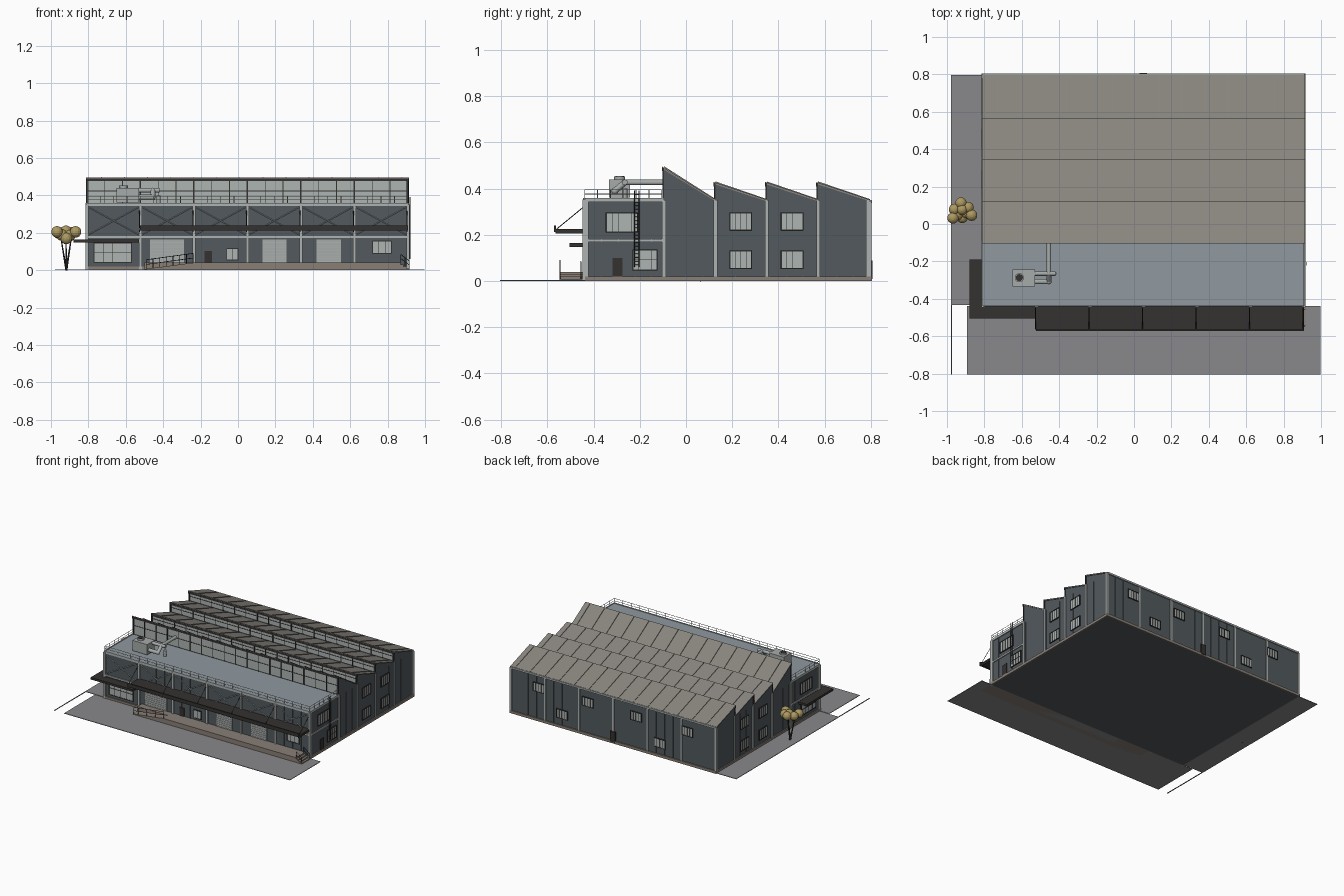
import bpy, bmesh, math
from mathutils import Vector, Matrix

if "Cube" in bpy.data.objects:
    bpy.data.objects.remove(bpy.data.objects["Cube"])

COL = dict(wall=(.085, .1, .112), trim=(.42, .45, .44), glass=(.42, .46, .45), roof=(.25, .235, .21),
           flat=(.28, .32, .35), dark=(.035, .032, .03), base=(.25, .21, .18), paving=(.25, .25, .26),
           leaf=(.42, .32, .12), metal=(.38, .41, .4))
MATS = {}
for k, c in COL.items():
    MATS[k] = bpy.data.materials.new(k)
    MATS[k].diffuse_color = (*c, 1)


class Part:
    """Collects primitives into one named object."""
    def __init__(self, name, mat):
        self.name, self.mat, self.bm = name, mat, bmesh.new()

    def box(self, x0, x1, y0, y1, z0, z1):
        m = Matrix.Translation(((x0 + x1) / 2, (y0 + y1) / 2, (z0 + z1) / 2)) @ \
            Matrix.Diagonal((abs(x1 - x0), abs(y1 - y0), abs(z1 - z0), 1))
        bmesh.ops.create_cube(self.bm, size=1, matrix=m)

    def rod(self, a, b, r, n=4, r2=None):
        a, b = Vector(a), Vector(b)
        m = Matrix.Translation((a + b) / 2) @ (b - a).to_track_quat('Z', 'Y').to_matrix().to_4x4()
        bmesh.ops.create_cone(self.bm, cap_ends=True, segments=n, radius1=r, radius2=r if r2 is None else r2,
                              depth=(b - a).length, matrix=m)

    def ball(self, p, r):
        bmesh.ops.create_uvsphere(self.bm, u_segments=14, v_segments=9, radius=r, matrix=Matrix.Translation(p))

    def prism(self, pts, lo, hi, axis='x'):
        # extrudes a profile: (y,z) along x, or (x,z) along y
        f = (lambda p, t: (t, p[0], p[1])) if axis == 'x' else (lambda p, t: (p[0], t, p[1]))
        va, vb = ([self.bm.verts.new(f(p, t)) for p in pts] for t in (lo, hi))
        self.bm.faces.new(va)
        self.bm.faces.new(vb[::-1])
        for i in range(len(pts)):
            j = (i + 1) % len(pts)
            self.bm.faces.new((va[j], va[i], vb[i], vb[j]))

    def done(self, smooth=False):
        bmesh.ops.recalc_face_normals(self.bm, faces=self.bm.faces)
        me = bpy.data.meshes.new(self.name)
        self.bm.to_mesh(me)
        self.bm.free()
        me.materials.append(MATS[self.mat])
        ob = bpy.data.objects.new(self.name, me)
        bpy.context.collection.objects.link(ob)
        if smooth:
            bpy.context.view_layer.objects.active = ob
            ob.select_set(True)
            bpy.ops.object.shade_smooth_by_angle()
            ob.select_set(False)


X0, X1, Y0, Y1, YM, H = -.808, .908, -.438, .796, -.095, .352
WALLS = {'front': ('y', Y0, -1), 'back': ('y', Y1, 1), 'right': ('x', X1, 1), 'left': ('x', X0, -1)}


def on_wall(part, wall, u0, u1, z0, z1, d):
    # box lying on a wall, standing out by d
    ax, p, s = WALLS[wall]
    q = p + s * d
    if ax == 'y':
        part.box(u0, u1, min(p, q), max(p, q), z0, z1)
    else:
        part.box(min(p, q), max(p, q), u0, u1, z0, z1)


# walls: one saw-tooth profile
teeth = [(-.095, .128, .486), (.128, .35, .42), (.35, .572, .42), (.572, Y1, .42)]
prof = [(Y0, 0), (Y0, H), (YM, H)]
for a, b, pk in teeth:
    prof += [(a, pk), (b, .345)]
prof[2:4] = [(YM, H), (YM, .486)]
p = Part("factory_walls", 'wall')
p.prism(prof + [(Y1, 0)], X0, X1)
p.done()

# tooth roofs with standing seams
roof, seam = Part("sawtooth_roof", 'roof'), Part("roof_seams", 'roof')
for a, b, pk in teeth:
    roof.prism([(a - .008, pk), (b, .345), (b, .352), (a - .008, pk + .009)], X0 - .006, X1 + .006)
    for i in range(14):
        x = -.73 + .1233 * i
        if x < X1:
            seam.prism([(a, pk + .005), (b, .35), (b, .355), (a, pk + .011)], x - .002, x + .002)
roof.done()
seam.done()
edge = Part("roof_edge_trim", 'dark')
glass, bars = Part("clerestory_glass", 'glass'), Part("clerestory_bars", 'dark')
for a, b, pk in teeth:
    glass.box(X0 + .01, X1 - .01, a - .004, a, .36, pk - .008)
    edge.box(X0 - .006, X1 + .006, a - .009, a, pk - .01, pk + .004)
    zm = (.36 + pk) / 2
    bars.box(X0, X1, a - .006, a, zm - .002, zm + .002)
    for i in range(19):
        x = X0 + (X1 - X0) * i / 18
        w = .004 if i % 3 == 0 else .002
        bars.box(x - w, x + w, a - .007, a, .35, pk)
for o in (glass, bars, edge):
    o.done()
p = Part("rear_gutter", 'trim')
p.box(X0, X1, Y1 - .012, Y1 + .008, .338, .351)
p.done()

# flat front roof and parapet
p = Part("flat_roof", 'flat')
p.box(X0, X1, Y0, YM - .006, H, H + .004)
p.done()
p = Part("parapet", 'trim')
for w, u0, u1 in (('front', X0, X1), ('right', Y0, YM), ('left', Y0, YM)):
    on_wall(p, w, u0, u1, .342, .36, .007)
p.done()

# steel frame: columns, beams, cross braces
cols = [X0 + (X1 - X0) * i / 6 for i in range(7)]
p = Part("steel_frame", 'trim')
for i, x in enumerate(cols):
    on_wall(p, 'front', x - .008, x + .008, 0, H, .009)
    on_wall(p, 'back', x - .007, x + .007, .02, .345, .006)
    if i < 6:
        for s in (0, 1):
            za, zb = (.185, .342) if s else (.342, .185)
            p.rod((x, Y0 - .004, za), (cols[i + 1], Y0 - .004, zb), .0022)
on_wall(p, 'front', X0, X1, .172, .184, .008)
for w in ('left', 'right'):
    on_wall(p, w, Y0, YM, .17, .182, .007)
    for y in (Y0 + .008, YM, .128, .35, .572, Y1 - .008):
        on_wall(p, w, y - .008, y + .008, .02, .35, .007)
p.done()
p = Part("wall_panel_seams", 'wall')
for w, lo, hi in (('front', X0, X1), ('back', X0, X1), ('left', Y0, Y1), ('right', Y0, Y1)):
    n = int((hi - lo) / .07)
    for i in range(1, n):
        u = lo + (hi - lo) * i / n
        on_wall(p, w, u - .001, u + .001, .02, .34, .002)
p.done()
p = Part("plinth", 'base')
for w, lo, hi in (('front', X0, X1), ('back', X0, X1), ('left', Y0, Y1), ('right', Y0, Y1)):
    on_wall(p, w, lo - .008, hi + .008, 0, .02, .008)
p.done()

# windows and doors
pane, frame = Part("window_panes", 'glass'), Part("window_frames", 'dark')
shut, slat, door = Part("roller_shutters", 'metal'), Part("shutter_slats", 'trim'), Part("doors", 'dark')


def window(w, u0, u1, z0, z1, nu=4, nz=1):
    on_wall(pane, w, u0, u1, z0, z1, .004)
    for i in range(nu + 1):
        u = u0 + (u1 - u0) * i / nu
        t = .0025 if i in (0, nu) else .001
        on_wall(frame, w, u - t, u + t, z0 - .002, z1 + .002, .007)
    for i in range(nz + 1):
        z = z0 + (z1 - z0) * i / nz
        t = .0025 if i in (0, nz) else .001
        on_wall(frame, w, u0, u1, z - t, z + t, .007)


window('front', -.77, -.57, .04, .145, 4, 2)
window('front', -.06, 0, .055, .115, 2)
window('front', .72, .82, .09, .155, 3)
for u0, u1 in ((-.47, -.29), (.13, .26), (.42, .55)):
    on_wall(shut, 'front', u0, u1, .04, .165, .004)
    for i in range(9):
        on_wall(slat, 'front', u0, u1, .045 + i * .0145, .048 + i * .0145, .006)
on_wall(door, 'front', -.18, -.14, .04, .102, .006)
on_wall(door, 'right', -.318, -.275, .008, .1, .006)
on_wall(door, 'back', .03, .07, .01, .09, .012)
for w in ('left', 'right'):
    window(w, -.345, -.21, .212, .295, 5)
    window(w, *((-.23, -.125) if w == 'right' else (-.39, -.22)), .048, .135, 4, 2)
    for y in (.19, .412):
        for z in (.055, .22):
            window(w, y, y + .094, z, z + .075, 4)
for x in (.675, .265, -.14, -.57):
    window('back', x - .045, x + .045, .22, .285)
for x in (.48, -.34):
    window('back', x - .045, x + .045, .07, .135)
for o in (pane, frame, shut, slat, door):
    o.done()

# canopies and tie rods
p = Part("canopies", 'dark')
p.box(-.525, X1, -.568, Y0, .215, .225)
p.box(-.525, X1, -.572, -.562, .213, .24)
p.box(-.88, -.53, -.505, Y0, .148, .164)
p.box(-.88, X0, Y0, -.19, .148, .164)
p.done()
p = Part("canopy_tie_rods", 'dark')
for x in cols[1:]:
    p.rod((x - .005, -.56, .225), (x - .005, Y0, .325), .002)
    p.box(x - .008, x - .002, -.565, Y0, .205, .217)
p.done()

# loading dock, ramp and steps
p = Part("loading_dock", 'base')
p.box(-.24, .87, -.548, Y0, 0, .04)
p.box(-.5, -.24, -.49, Y0, 0, .04)
p.prism([(-.5, 0), (-.24, 0), (-.24, .04), (-.5, .006)], -.548, -.49, 'y')
for i in range(3):
    p.box(.87 + i * .016, .886 + i * .016, -.548, Y0 - .01, 0, .03 - .01 * i)
p.done()

# railings
p = Part("railings", 'dark')


def railing(a, b, n, h, r=.0018):
    a, b = Vector(a), Vector(b)
    for i in range(n + 1):
        q = a.lerp(b, i / n)
        p.rod(q, q + Vector((0, 0, h)), r)
    for k in (.5, 1):
        p.rod(a + Vector((0, 0, h * k)), b + Vector((0, 0, h * k)), r)


railing((-.49, -.545, .006), (-.24, -.545, .04), 7, .05)
for y in (-.545, -.455):
    railing((.87, y, .04), (.915, y, .006), 2, .045)
p.done()
p = Part("roof_guard_rail", 'trim')
railing((X0, Y0, .358), (X1, Y0, .358), 24, .037)
for x in (X0, X1):
    railing((x, Y0, .358), (x, YM - .01, .358), 6, .037)
p.done()

# access ladder on the right wall
p = Part("wall_ladder", 'dark')
for y in (-.222, -.204):
    p.rod((X1 + .012, y, .06), (X1 + .012, y, .392), .002)
for i in range(20):
    p.rod((X1 + .012, -.222, .07 + i * .016), (X1 + .012, -.204, .07 + i * .016), .0012)
p.done()

# rooftop ventilation unit and duct
p = Part("ventilation_unit", 'metal')
p.box(-.65, -.528, -.333, -.242, .362, .44)
p.rod((-.613, -.287, .44), (-.613, -.287, .452), .024, 20)
duct = [(-.53, -.31, .385), (-.455, -.31, .385), (-.455, -.26, .427), (-.455, -.09, .427)]
p.rod((-.53, -.265, .427), (-.42, -.265, .427), .012, 16)
p.rod((-.53, -.308, .39), (-.455, -.308, .39), .014, 16)
p.rod((-.455, -.308, .39), (-.455, -.265, .427), .013, 16)
p.rod((-.455, -.265, .427), (-.455, -.09, .427), .012, 16)
p.rod((-.425, -.265, .355), (-.425, -.265, .4), .011, 16)
p.ball((-.455, -.308, .39), .015)
p.ball((-.455, -.265, .427), .014)
p.done(True)
p = Part("ventilation_fan", 'dark')
p.rod((-.613, -.287, .45), (-.613, -.287, .454), .019, 20)
p.done()

# paving and kerb
p = Part("paving", 'paving')
p.box(-.893, .998, -.804, Y0, 0, .004)
p.box(-.978, X0, -.432, Y1, 0, .004)
p.box(-.978, -.972, -.804, -.432, 0, .004)
p.done()

# tree
p = Part("tree_trunk", 'dark')
crown = Part("tree_crown", 'leaf')
for x, y, z in ((-.968, .032, .205), (-.96, .078, .2), (-.925, .112, .205), (-.887, .088, .2),
                (-.868, .047, .205), (-.918, .035, .17), (-.92, .078, .208), (-.9, .06, .185), (-.943, .05, .188)):
    crown.ball((x, y, z), .031)
for x, y in ((-.948, .05), (-.89, .06), (-.92, .09)):
    p.rod((-.918, .065, 0), (x, y, .18), .006, 6, .003)
p.done()
crown.done()

for m in bpy.data.materials:
    if m.users and not m.is_grease_pencil:
        m.use_nodes = True
        m.node_tree.nodes["Principled BSDF"].inputs["Base Color"].default_value = m.diffuse_color
